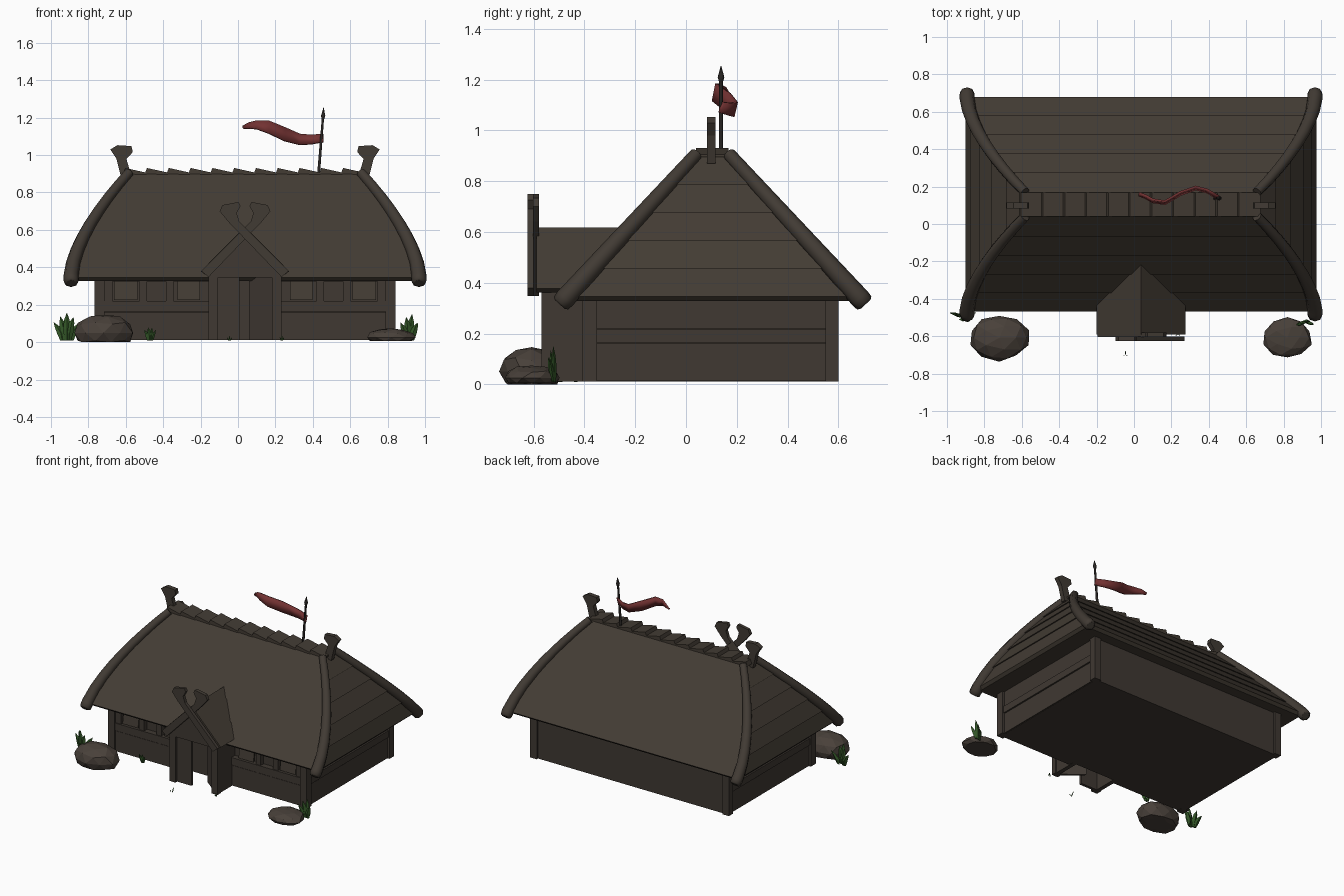
import bpy, bmesh, math, random
from mathutils import Vector

if "Cube" in bpy.data.objects:
    bpy.data.objects.remove(bpy.data.objects["Cube"])

random.seed(4)
CX, CY = 0.0375, 0.1          # centre of the house


def mat(name, r, g, b):
    m = bpy.data.materials.new(name)
    m.diffuse_color = (r, g, b, 1)
    m.use_nodes = True
    m.node_tree.nodes["Principled BSDF"].inputs["Base Color"].default_value = m.diffuse_color
    return m


WALL = mat("wall wood", 0.050, 0.040, 0.032)
ROOF = mat("roof wood", 0.056, 0.045, 0.034)
LOG = mat("log wood", 0.053, 0.043, 0.034)
STONE = mat("stone", 0.066, 0.052, 0.042)
RED = mat("red cloth", 0.17, 0.032, 0.032)
GREEN = mat("grass green", 0.035, 0.10, 0.022)
IRON = mat("dark pole", 0.024, 0.021, 0.019)


def add(name, bm, m, smooth=False):
    bmesh.ops.recalc_face_normals(bm, faces=bm.faces)
    me = bpy.data.meshes.new(name)
    bm.to_mesh(me)
    bm.free()
    me.materials.append(m)
    o = bpy.data.objects.new(name, me)
    bpy.context.collection.objects.link(o)
    if smooth:
        for p in me.polygons:
            p.use_smooth = True
    return o


def box(name, x0, x1, y0, y1, z0, z1, m=WALL):
    return prism(name, [(x0, z0), (x1, z0), (x1, z1), (x0, z1)], y0, y1, m)


def prism(name, pts, y0, y1, m):
    """Extrude an x-z outline along y."""
    bm = bmesh.new()
    f = bm.faces.new([bm.verts.new((x, y0, z)) for x, z in pts])
    r = bmesh.ops.extrude_face_region(bm, geom=[f])
    for v in r["geom"]:
        if isinstance(v, bmesh.types.BMVert):
            v.co.y = y1
    return add(name, bm, m)


def tube(name, pts, radii, m, res=2):
    c = bpy.data.curves.new(name, "CURVE")
    c.dimensions = "3D"
    c.bevel_depth, c.bevel_resolution, c.use_fill_caps = 1.0, res, True
    s = c.splines.new("POLY")
    s.points.add(len(pts) - 1)
    for p, co, r in zip(s.points, pts, radii):
        p.co, p.radius = (*co, 1), r
    c.materials.append(m)
    o = bpy.data.objects.new(name, c)
    bpy.context.collection.objects.link(o)
    return o


# walls: core, corner posts, side rails
box("wall_core", -0.745, 0.82, -0.36, 0.585, 0.01, 0.36)
for sx in (-1, 1):
    for y0, y1 in ((-0.41, -0.35), (0.55, 0.60)):
        a, b = sorted((CX + sx * 0.752, CX + sx * 0.805))
        box("corner_post", a, b, y0, y1, 0.01, 0.36)
    a, b = sorted((CX + sx * 0.78, CX + sx * 0.796))
    box("end_rail", a, b, -0.35, 0.55, 0.165, 0.215)
    a, b = sorted((CX + sx * 0.78, CX + sx * 0.790))
    box("end_lower_wall", a, b, -0.35, 0.55, 0.012, 0.16)
    box("end_upper_wall", a, b, -0.35, 0.55, 0.22, 0.35)
    # front wall below the window band, window posts and tilted shutters
    a, b = sorted((CX + sx * 0.19, CX + sx * 0.752))
    box("front_lower_wall", a, b, -0.395, -0.35, 0.012, 0.16)
    box("front_rail", a, b, -0.402, -0.35, 0.165, 0.22)
    box("front_top_rail", a, b, -0.395, -0.35, 0.325, 0.36)
    for p0, p1 in ((0.383, 0.423), (0.523, 0.563), (0.708, 0.752)):
        a, b = sorted((CX + sx * p0, CX + sx * p1))
        box("window_post", a, b, -0.395, -0.35, 0.22, 0.33)
    for p0, p1 in ((0.24, 0.36), (0.575, 0.70)):
        a, b = sorted((CX + sx * p0, CX + sx * p1))
        o = box("shutter", a, b, -0.375, -0.365, 0.225, 0.325, ROOF)
        for v in o.data.vertices:
            if v.co.z < 0.25:
                v.co.y -= 0.015


# hipped roof with curved ends, made of overlapping plank bands
def hx(t):
    return 0.93 - 0.31 * max(t, 0) ** 1.6


def hy(t):
    return 0.565 - 0.5 * t


def rz(t):
    return 0.35 + 0.55 * t


def ring(bm, t, grow, z):
    return [bm.verts.new((CX + a * (hx(t) + grow), CY + 0.005 + b * (hy(t) + grow), z))
            for a, b in ((-1, -1), (1, -1), (1, 1), (-1, 1))]


def bridge(bm, a, b):
    for i in range(4):
        j = (i + 1) % 4
        bm.faces.new((a[i], a[j], b[j], b[i]))


bm = bmesh.new()
prev = ring(bm, 0, -0.01, 0.328)
bm.faces.new(prev)
for i in range(5):
    t0, t1 = i / 5, (i + 1) / 5
    low = ring(bm, t0, 0.009, rz(t0) - 0.004)
    bridge(bm, prev, low)
    top = ring(bm, t1, -0.004, rz(t1))
    bridge(bm, low, top)
    prev = top
bm.faces.new(prev)
add("plank_roof", bm, ROOF)

# hip logs
for sx in (-1, 1):
    for sy in (-1, 1):
        ts = [-0.075, -0.065, -0.03] + [k / 8 for k in range(9)]
        rad = [0.026, 0.038, 0.041] + [0.040 - 0.0017 * k for k in range(9)]
        pts = [(CX + sx * hx(t), CY + 0.005 + sy * hy(t), rz(t) + 0.006) for t in ts]
        o = tube("hip_log", pts, rad, LOG)

# ridge beam with tilted shingles
box("ridge_beam", CX - 0.62, CX + 0.62, 0.042, 0.168, 0.88, 0.905, ROOF)
for i in range(11):
    x = -0.615 + i * 0.1165
    prism("ridge_shingle", [(x, 0.90), (x + 0.125, 0.895), (x + 0.125, 0.906), (x + 0.012, 0.931)],
          0.04, 0.168, ROOF)

# carved finials at both ridge ends
FIN = [(-.66, .87), (-.605, .88), (-.634, .979), (-.6, 1.016), (-.607, 1.048),
       (-.682, 1.053), (-.72, 1.03), (-.687, .98)]
for s in (1, -1):
    prism("ridge_finial", [(CX + s * x, z) for x, z in FIN], 0.083, 0.116, LOG)

# porch: posts, side walls, gable, roof, doors
for s in (-1, 1):
    a, b = sorted((CX + s * 0.145, CX + s * 0.195))
    box("porch_post", a, b, -0.57, -0.53, 0.01, 0.40)
    a, b = sorted((CX + s * 0.16, CX + s * 0.19))
    box("porch_side_wall", a, b, -0.535, -0.36, 0.01, 0.40)
prism("porch_gable", [(CX - 0.19, 0.345), (CX + 0.19, 0.345), (CX + 0.19, 0.40),
                      (CX, 0.59), (CX - 0.19, 0.40)], -0.568, -0.36, WALL)
prism("porch_roof", [(CX - 0.237, 0.378), (CX, 0.618), (CX + 0.237, 0.378),
                     (CX + 0.215, 0.362), (CX, 0.58), (CX - 0.215, 0.362)], -0.59, -0.2, ROOF)
box("closed_door", CX - 0.145, 0.008, -0.55, -0.53, 0.01, 0.35)
o = box("open_door", 0.06, CX + 0.15, -0.54, -0.52, 0.01, 0.35)
for v in o.data.vertices:            # swing the leaf inwards
    if v.co.x < 0.1:
        v.co.y += 0.1

# crossed gable boards with carved heads
BOARD = [(-.233, .38), (-.195, .348), (.088, .642), (.136, .70), (.12, .733),
         (.035, .749), (.024, .727), (.045, .69), (.03, .643)]
for s, y in ((1, -0.603), (-1, -0.625)):
    prism("gable_board", [(CX + s * x, z) for x, z in BOARD], y, y + 0.024, LOG)

# flag pole with spear tip
tube("flag_pole", [(0.43, 0.138, 0.89), (0.4535, 0.138, 1.19), (0.454, 0.138, 1.195),
                   (0.4555, 0.138, 1.21), (0.458, 0.138, 1.255)],
     [0.009, 0.007, 0.009, 0.013, 0.001], IRON, 1)

# waving flag: x, y, lower z, upper z
FLAG = [(.455, .14, 1.07, 1.112), (.39, .178, 1.058, 1.108), (.33, .193, 1.054, 1.113),
        (.25, .165, 1.075, 1.148), (.165, .115, 1.115, 1.183), (.10, .125, 1.138, 1.184),
        (.06, .148, 1.143, 1.173), (.027, .16, 1.143, 1.154)]
bm = bmesh.new()
cols = [(bm.verts.new((x, y - 0.008, a)), bm.verts.new((x, y + 0.006, b))) for x, y, a, b in FLAG]
for p, q in zip(cols, cols[1:]):
    bm.faces.new((p[0], q[0], q[1], p[1]))
o = add("flag", bm, RED, True)
md = o.modifiers.new("thickness", "SOLIDIFY")
md.thickness, md.offset = 0.012, 0


# boulders
def boulder(name, c, r, floor):
    bm = bmesh.new()
    bmesh.ops.create_icosphere(bm, subdivisions=2, radius=1)
    for v in bm.verts:
        k = random.uniform(0.93, 1.05)
        v.co = Vector([c[i] + v.co[i] * r[i] * k for i in range(3)])
        v.co.z = max(v.co.z, floor)
    add(name, bm, STONE)


boulder("large_boulder", (-0.72, -0.608, 0.05), (0.162, 0.124, 0.10), 0.0)
boulder("small_boulder", (0.82, -0.608, 0.025), (0.132, 0.112, 0.05), 0.005)


# grass tufts of bent leaf blades
def tuft(x, y, h, lean, n, w):
    bm = bmesh.new()
    for i in range(n):
        f = i / max(n - 1, 1) * 2 - 1
        hh = h * (1 - 0.35 * abs(f)) * random.uniform(0.85, 1)
        dy = random.uniform(-0.02, 0.02)
        rows = []
        for t, k in ((0, .5), (.4, 1), (.75, .7), (1, .05)):
            px = x + f * lean * (0.35 + 0.65 * t * t)
            py = y + dy * (0.4 + t)
            rows.append([bm.verts.new((px + d * w * k, py + e * w * k, 0.008 + hh * t))
                         for d, e in ((-.5, 0), (0, -.25), (.5, 0), (0, .25))])
        for a, b in zip(rows, rows[1:]):
            bridge(bm, a, b)
        bm.faces.new(rows[0])
        bm.faces.new(rows[-1])
    add("grass_tuft", bm, GREEN)


tuft(-0.915, -0.50, 0.165, 0.07, 5, 0.042)
tuft(0.915, -0.515, 0.165, 0.045, 4, 0.04)
tuft(-0.47, -0.43, 0.09, 0.03, 4, 0.022)
tuft(-0.045, -0.705, 0.03, 0.014, 3, 0.007)
tuft(0.235, -0.59, 0.03, 0.012, 3, 0.007)
